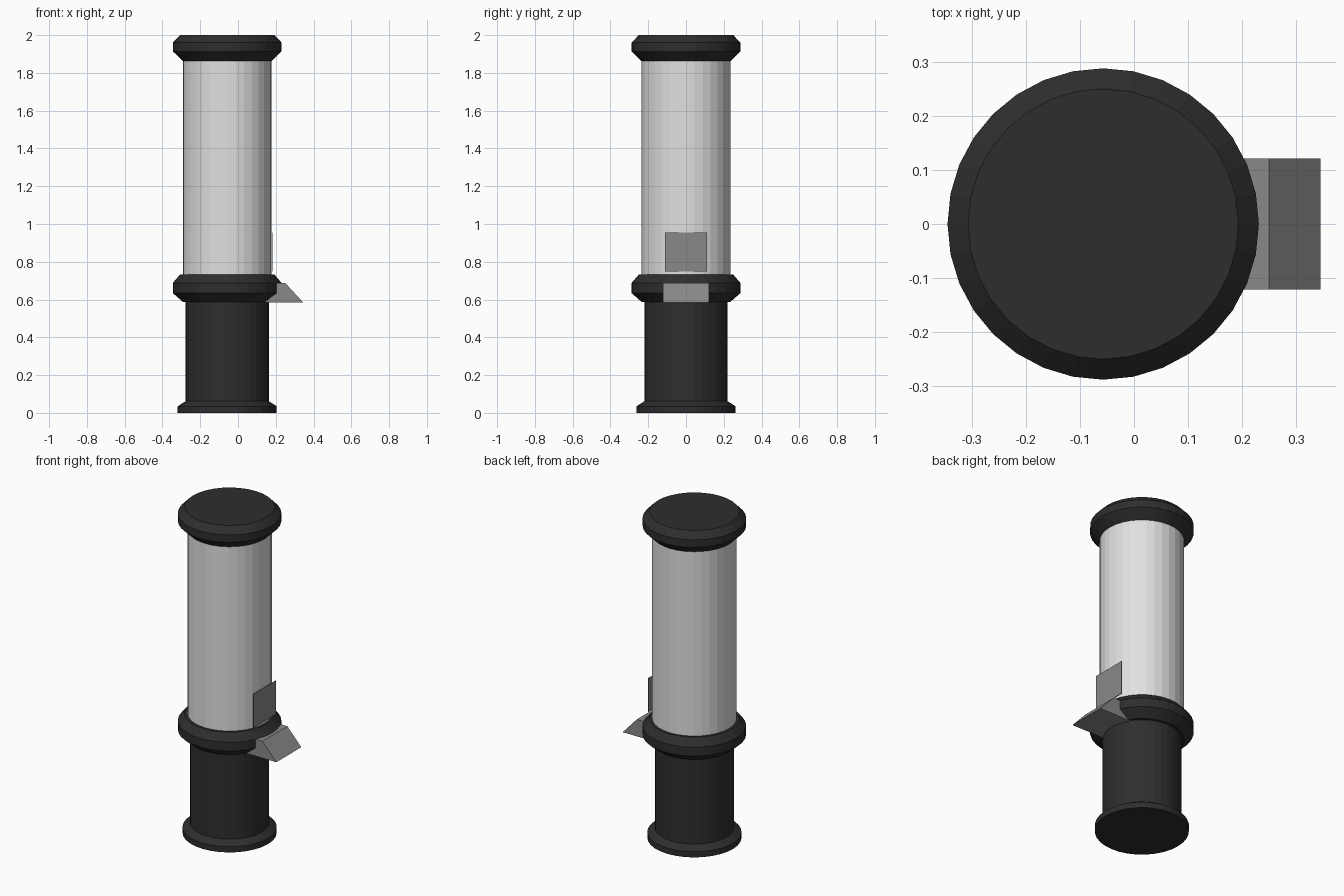
import bpy
import bmesh
from math import cos, sin, tau

cube = bpy.data.objects.get("Cube")
if cube:
    bpy.data.objects.remove(cube)

AXIS_X = -0.057
SIDES = 32


def material(name, rgb):
    mat = bpy.data.materials.new(name)
    mat.use_nodes = True
    colour = (*rgb, 1)
    mat.diffuse_color = colour
    mat.node_tree.nodes["Principled BSDF"].inputs["Base Color"].default_value = colour
    return mat


def finish(name, bm, mat):
    bmesh.ops.recalc_face_normals(bm, faces=bm.faces)
    mesh = bpy.data.meshes.new(name)
    bm.to_mesh(mesh)
    bm.free()
    mesh.materials.append(mat)
    obj = bpy.data.objects.new(name, mesh)
    bpy.context.collection.objects.link(obj)
    return obj


def lathe(name, profile, mat):
    """Capped faceted solid from (radius, height) pairs, bottom to top."""
    bm = bmesh.new()
    rings = [[bm.verts.new((AXIS_X + r * cos(tau * i / SIDES), r * sin(tau * i / SIDES), z))
              for i in range(SIDES)] for r, z in profile]
    for low, high in zip(rings, rings[1:]):
        for i in range(SIDES):
            j = (i + 1) % SIDES
            bm.faces.new((low[i], low[j], high[j], high[i]))
    bm.faces.new(rings[0])
    bm.faces.new(rings[-1])
    return finish(name, bm, mat)


def prism(name, outline, half_width, mat):
    """Outline in (x, z), extruded symmetrically along y."""
    bm = bmesh.new()
    face = bm.faces.new([bm.verts.new((x, -half_width, z)) for x, z in outline])
    moved = bmesh.ops.extrude_face_region(bm, geom=[face])["geom"]
    verts = [v for v in moved if isinstance(v, bmesh.types.BMVert)]
    bmesh.ops.translate(bm, verts=verts, vec=(0, 2 * half_width, 0))
    return finish(name, bm, mat)


black = material("black", (0.027, 0.027, 0.027))
light_grey = material("light grey", (0.75, 0.75, 0.75))
mid_grey = material("mid grey", (0.25, 0.25, 0.25))

# Stand: flared foot and column
lathe("base_column", [(0.262, 0), (0.262, 0.035), (0.22, 0.062), (0.22, 0.6)], black)

# Tall tube between the two collars
lathe("tube", [(0.235, 0.7), (0.235, 1.9)], light_grey)

# Bevelled collar and cap
lathe("middle_collar", [(0.235, 0.588), (0.288, 0.634), (0.288, 0.688), (0.25, 0.732)], black)
lathe("top_cap", [(0.235, 1.862), (0.288, 1.914), (0.288, 1.96), (0.25, 2.0)], black)

# Dispensing chute and the small flat plate above it
prism("chute", [(0.08, 0.585), (0.345, 0.585), (0.25, 0.688), (0.08, 0.688)], 0.121, mid_grey)
prism("front_plate", [(0.179, 0.748), (0.182, 0.748), (0.182, 0.955), (0.179, 0.955)], 0.11, mid_grey)
